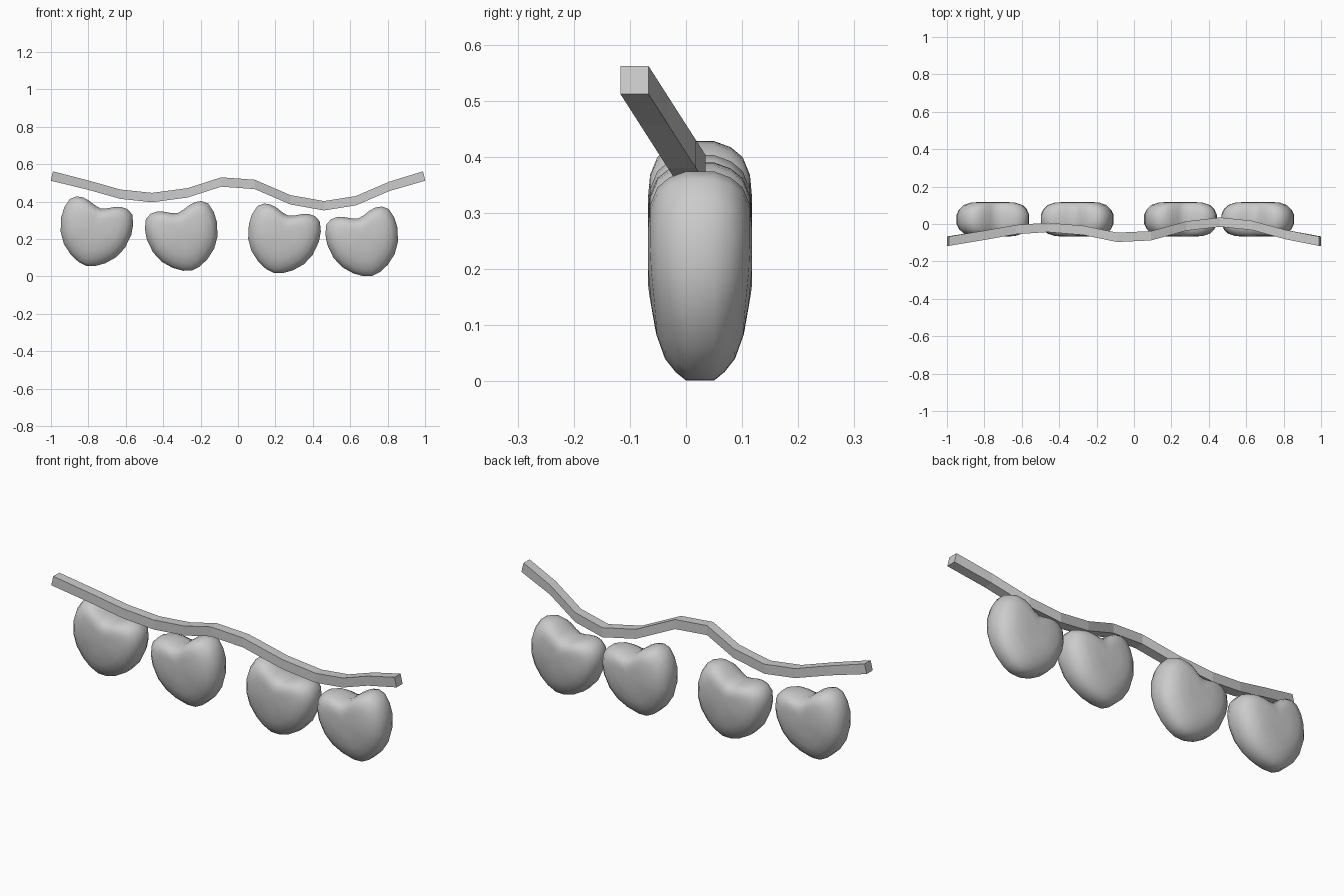
import bpy, bmesh
from math import radians

if "Cube" in bpy.data.objects:
    bpy.data.objects.remove(bpy.data.objects["Cube"])


def make_object(name, bm, location=(0, 0, 0), tilt=0):
    bmesh.ops.recalc_face_normals(bm, faces=bm.faces)
    mesh = bpy.data.meshes.new(name)
    bm.to_mesh(mesh)
    bm.free()
    ob = bpy.data.objects.new(name, mesh)
    ob.location = location
    ob.rotation_euler = (0, radians(tilt), 0)
    bpy.context.collection.objects.link(ob)
    return ob


def loft(bm, rings, closed_section=True):
    for a, b in zip(rings, rings[1:]):
        n = len(a)
        for i in range(n):
            j = (i + 1) % n
            bm.faces.new((a[i], a[j], b[j], b[i]))


# Wavy square cord; it leans forward as it rises
cord_path = [(-0.995, 0.537), (-0.80, 0.488), (-0.63, 0.440), (-0.46, 0.422),
             (-0.27, 0.447), (-0.09, 0.505), (0.09, 0.492), (0.28, 0.410),
             (0.46, 0.378), (0.63, 0.405), (0.81, 0.482), (0.995, 0.537)]
bm = bmesh.new()
rings = []
half = 0.025
for k, (x, z) in enumerate(cord_path):
    y = 0.01 - (z - 0.378) * 0.64
    lean = {0: 0.006, len(cord_path) - 1: -0.006}.get(k, 0)
    rings.append([bm.verts.new((x + lean * dz, y + half * dy, z + half * dz))
                  for dy, dz in ((-1, -1), (1, -1), (1, 1), (-1, 1))])
loft(bm, rings)
bm.faces.new(rings[0])
bm.faces.new(rings[-1])
make_object("cord", bm)

# Heart outline (right half from notch to tip) and rounded edge profile
half_outline = [(0, 0.126), (0.035, 0.136), (0.07, 0.152), (0.105, 0.161),
                (0.14, 0.158), (0.172, 0.136), (0.19, 0.085), (0.193, 0.03),
                (0.178, -0.045), (0.145, -0.105), (0.095, -0.152),
                (0.045, -0.18), (0, -0.19)]
outline = half_outline + [(-u, v) for u, v in half_outline[-2:0:-1]]
edge = [(1, 0.025), (0.93, 0.055), (0.82, 0.076), (0.62, 0.089), (0.35, 0.093)]
centre_v = 0.03


def add_heart(name, x, z, tilt):
    bm = bmesh.new()

    def ring(scale, depth):
        verts = []
        for u, v in outline:
            w = centre_v + (v - centre_v) * scale
            thin = 1 - 0.24 * max(0, -w) / 0.19 if scale < 1 else 1
            verts.append(bm.verts.new((u * scale, depth * thin, w)))
        return verts

    rings = [ring(s, -d) for s, d in reversed(edge)] + [ring(s, d) for s, d in edge]
    loft(bm, rings)
    for r, d in ((rings[0], -0.093), (rings[-1], 0.093)):
        pole = bm.verts.new((0, d, centre_v))
        for i in range(len(r)):
            bm.faces.new((r[i], r[(i + 1) % len(r)], pole))
    for f in bm.faces:
        f.smooth = True
    make_object(name, bm, (x, 0.025, z), tilt)


# Four hearts hanging below the cord, tilted alternately
for i, (x, z, tilt) in enumerate([(-0.765, 0.241, 14), (-0.293, 0.216, -14),
                                  (0.238, 0.203, 14), (0.672, 0.187, -14)]):
    add_heart(f"heart_{i + 1}", x, z, tilt)
